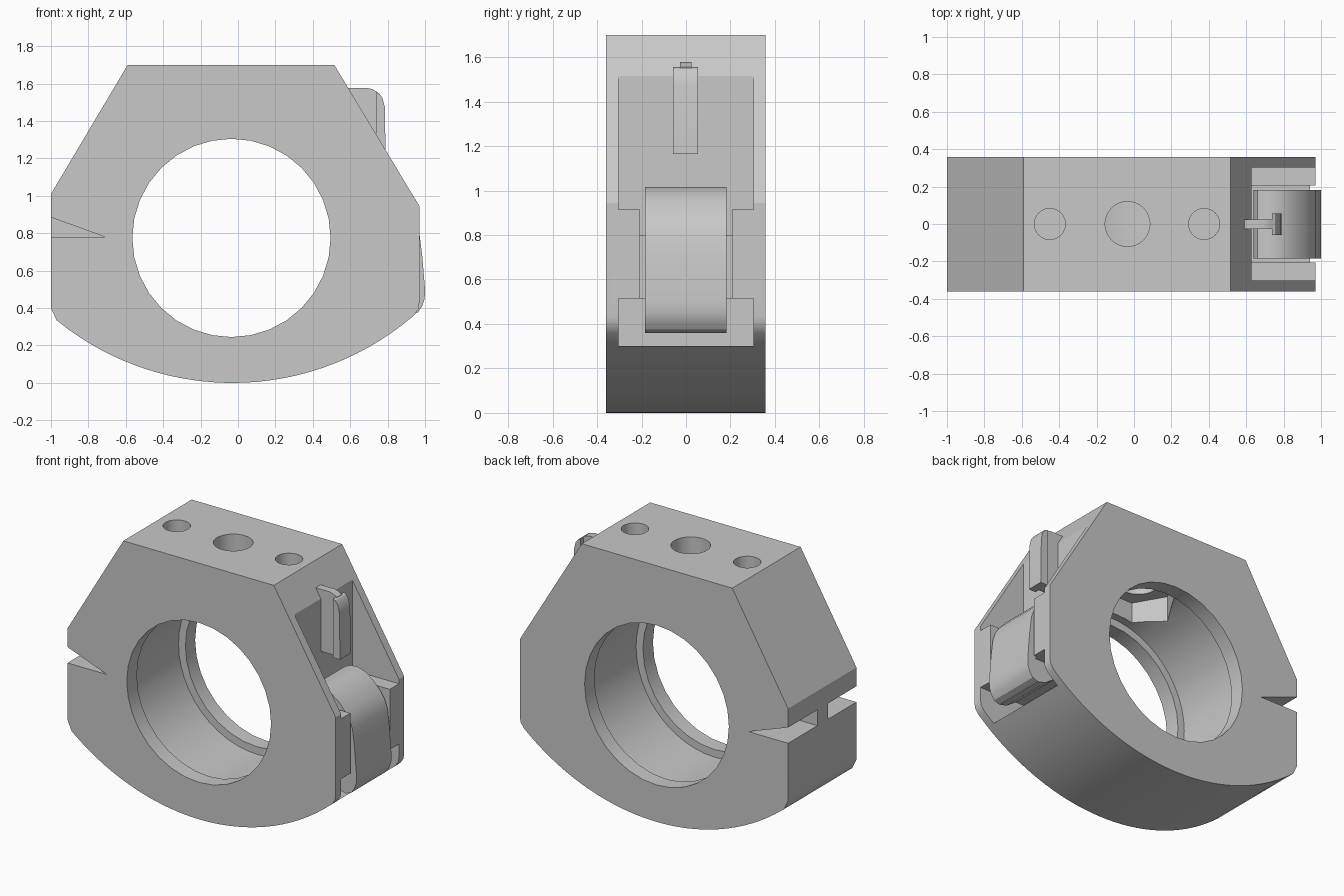
import bpy, bmesh, math
from mathutils import Matrix, Vector

cube = bpy.data.objects.get("Cube")
if cube:
    bpy.data.objects.remove(cube, do_unlink=True)

grey = bpy.data.materials.new("plain_grey")
grey.use_nodes = True
GREY = (0.58, 0.58, 0.58, 1)
grey.diffuse_color = GREY
grey.node_tree.nodes["Principled BSDF"].inputs["Base Color"].default_value = GREY


def make(name, bm):
    bmesh.ops.recalc_face_normals(bm, faces=bm.faces)
    mesh = bpy.data.meshes.new(name)
    bm.to_mesh(mesh)
    bm.free()
    mesh.materials.append(grey)
    ob = bpy.data.objects.new(name, mesh)
    bpy.context.collection.objects.link(ob)
    return ob


def prism(name, outline, y0, y1):
    """Extrude an (x, z) outline from y0 to y1."""
    bm = bmesh.new()
    face = bm.faces.new([bm.verts.new((x, y0, z)) for x, z in outline])
    new = bmesh.ops.extrude_face_region(bm, geom=[face])["geom"]
    verts = [v for v in new if isinstance(v, bmesh.types.BMVert)]
    bmesh.ops.translate(bm, verts=verts, vec=(0, y1 - y0, 0))
    return make(name, bm)


def box(name, x0, x1, y0, y1, z0, z1):
    return prism(name, [(x0, z0), (x1, z0), (x1, z1), (x0, z1)], y0, y1)


def cylinder(name, centre, radius, length, turn=Matrix(), sides=32):
    bm = bmesh.new()
    bmesh.ops.create_cone(bm, cap_ends=True, segments=sides, radius1=radius,
                          radius2=radius, depth=length,
                          matrix=Matrix.Translation(Vector(centre)) @ turn)
    return make(name, bm)


def combine(target, tool, operation):
    """Apply a boolean and remove the tool object."""
    tool.hide_render = True
    mod = target.modifiers.new("boolean", "BOOLEAN")
    mod.operation, mod.object, mod.solver = operation, tool, "EXACT"
    graph = bpy.context.evaluated_depsgraph_get()
    mesh = bpy.data.meshes.new_from_object(target.evaluated_get(graph))
    target.modifiers.clear()
    target.data = mesh
    bpy.data.objects.remove(tool, do_unlink=True)


FRONT, BACK = -0.36, 0.357
CX, CZ = -0.035, 0.775
ALONG_Y = Matrix.Rotation(math.pi / 2, 4, "X")
POINT_X = Matrix.Rotation(math.pi / 6, 4, "Z")

# Housing outline: flat top, sloped shoulders, wide curved underside
R = 1.487
arc = []
for i in range(33):
    x = -0.97 + 1.91 * i / 32
    arc.append((x, R - math.sqrt(R * R - (x + 0.03) ** 2)))
outline = [(-0.59, 1.70), (-1.0, 1.01), (-1.0, 0.40)] + arc
outline += [(0.965, 0.395), (0.97, 0.43), (0.97, 0.945), (0.515, 1.70)]
body = prism("housing", outline, FRONT, BACK)

# Main bore, wider between two end lips
combine(body, cylinder("bore_cutter", (CX, 0, CZ), 0.53, 1, ALONG_Y), "DIFFERENCE")
combine(body, cylinder("groove_cutter", (CX, 0, CZ), 0.58, 0.51, ALONG_Y, 48), "DIFFERENCE")

# Holes in the top: one into the bore through a nut pocket, two blind
combine(body, cylinder("top_hole_cutter", (CX, 0, 1.5), 0.12, 0.8), "DIFFERENCE")
combine(body, cylinder("nut_pocket_cutter", (CX, 0, 1.3), 0.232, 0.36, POINT_X, 6),
        "DIFFERENCE")
for x in (-0.45, 0.375):
    combine(body, cylinder("side_hole_cutter", (x, 0, 1.6), 0.083, 0.5), "DIFFERENCE")

# Tapered notch on the plain side, split by a middle rib
slope = 0.105 / 0.29
tip = [(-0.71, 0.78), (-1.1, 0.78), (-1.1, 0.78 + 0.39 * slope)]
for y0, y1 in ((-0.5, -0.06), (0.05, 0.5)):
    combine(body, prism("notch_cutter", tip, y0, y1), "DIFFERENCE")

# Recess for the lever and the hook
combine(body, box("recess_cutter", 0.627, 1.3, -0.303, 0.303, 0.30, 1.515), "DIFFERENCE")

# Ears on either side of the lever
for name, y0, y1 in (("front_ear", -0.33, -0.207), ("back_ear", 0.207, 0.33)):
    combine(body, box(name, 0.60, 0.97, y0, y1, 0.515, 0.915), "UNION")

# Rounded lever with the flat-faced hinge block behind it
lever = [(0.64, 0.96), (0.66, 0.995), (0.70, 1.013), (0.75, 1.016), (0.81, 0.998),
         (0.87, 0.955), (0.92, 0.90), (0.95, 0.855), (0.97, 0.80), (0.985, 0.68),
         (1.0, 0.50), (0.998, 0.45), (0.985, 0.41), (0.96, 0.375), (0.92, 0.36),
         (0.86, 0.375), (0.78, 0.43), (0.70, 0.54), (0.64, 0.70)]
lever_ob = prism("lever", lever, -0.185, 0.182)
hinge = box("hinge_block", 0.62, 0.94, -0.215, 0.215, 0.515, 0.80)

# T-shaped hook: thin web and wide outer flange
web = [(0.59, 1.577), (0.69, 1.577), (0.72, 1.57), (0.745, 1.555), (0.745, 1.165),
       (0.60, 1.165), (0.60, 1.50)]
flange = [(0.737, 1.555), (0.755, 1.548), (0.772, 1.525), (0.785, 1.475), (0.79, 1.165),
          (0.737, 1.165)]
web_ob = prism("hook_web", web, -0.027, 0.025)
flange_ob = prism("hook_flange", flange, -0.058, 0.055)

# Smooth curves, keep hard edges
bpy.ops.object.select_all(action="DESELECT")
for ob in (body, lever_ob, hinge, web_ob, flange_ob):
    ob.select_set(True)
bpy.context.view_layer.objects.active = body
bpy.ops.object.shade_smooth_by_angle(angle=math.radians(30))
